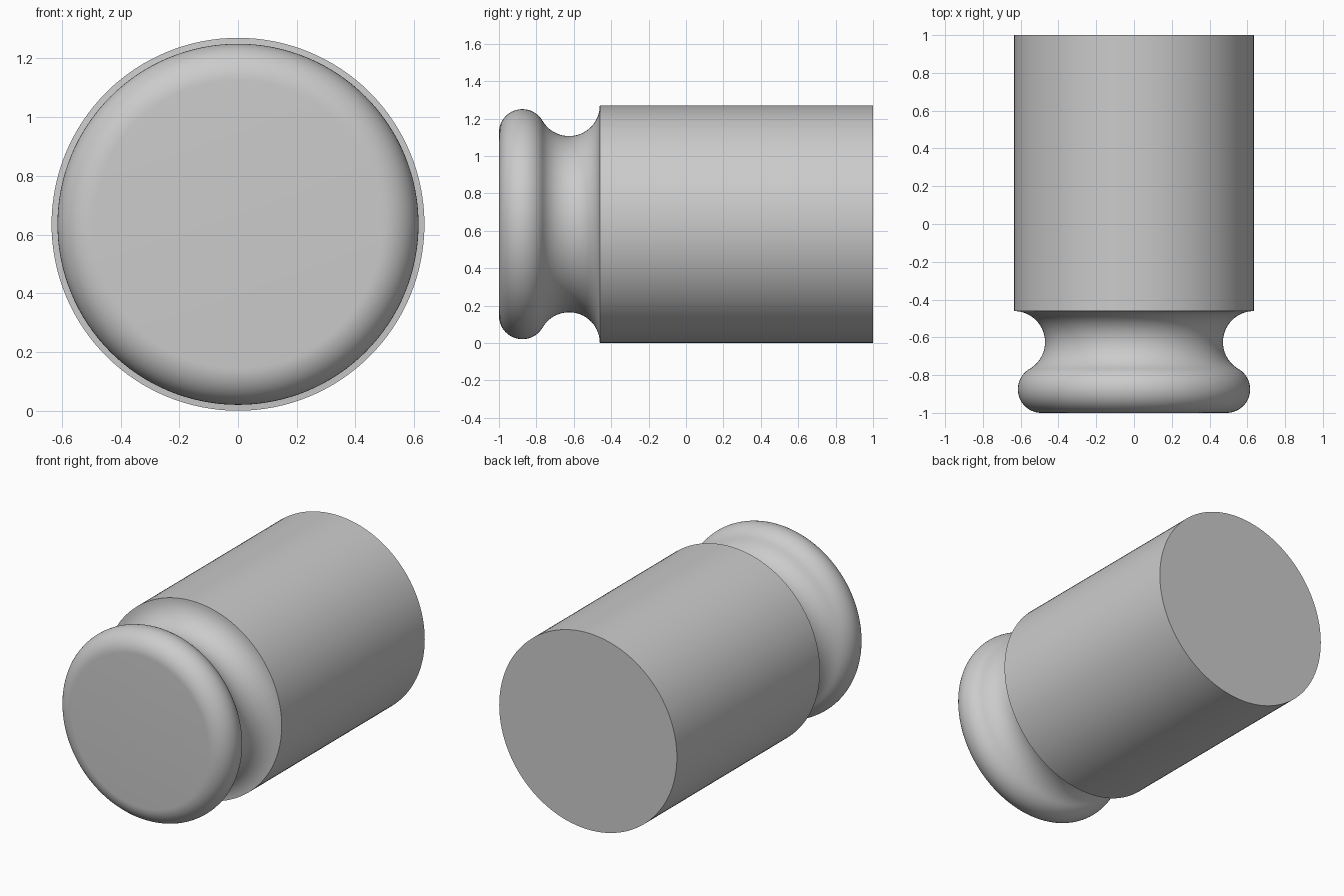
import bpy, bmesh
from math import cos, sin, pi, hypot, atan2

cube = bpy.data.objects.get("Cube")
if cube:
    bpy.data.objects.remove(cube, do_unlink=True)

R = 0.635            # body radius, also the height of the axis
SEGMENTS = 128

grey = bpy.data.materials.new("plain_grey")
grey.use_nodes = True
colour = (0.6, 0.6, 0.6, 1)
grey.diffuse_color = colour
grey.node_tree.nodes["Principled BSDF"].inputs["Base Color"].default_value = colour


def arc(cy, cr, radius, start, end, steps=24):
    """Points (y, radius) along a circular arc."""
    angles = [start + (end - start) * i / steps for i in range(steps + 1)]
    return [(cy + radius * cos(a), cr + radius * sin(a)) for a in angles]


def turned(name, profile):
    """Revolve a (y, radius) profile about the y axis and cap both ends."""
    bm = bmesh.new()
    rings = []
    for y, r in profile:
        turns = [2 * pi * k / SEGMENTS for k in range(SEGMENTS)]
        rings.append([bm.verts.new((r * cos(t), y, R + r * sin(t))) for t in turns])
    for a, b in zip(rings, rings[1:]):
        for k in range(SEGMENTS):
            n = (k + 1) % SEGMENTS
            bm.faces.new((a[k], a[n], b[n], b[k]))
    bm.faces.new(rings[0])
    bm.faces.new(rings[-1])
    bmesh.ops.recalc_face_normals(bm, faces=bm.faces)
    mesh = bpy.data.meshes.new(name)
    bm.to_mesh(mesh)
    bm.free()
    mesh.materials.append(grey)
    obj = bpy.data.objects.new(name, mesh)
    bpy.context.collection.objects.link(obj)
    bpy.ops.object.select_all(action='DESELECT')
    obj.select_set(True)
    bpy.context.view_layer.objects.active = obj
    bpy.ops.object.shade_smooth_by_angle(angle=pi / 6)
    return obj


# Rounded head flowing tangentially into the groove, then the straight body
head_y, head_r, bead = -0.875, 0.49, 0.125
groove_y, groove_r = -0.625, R
join = atan2(groove_r - head_r, groove_y - head_y)
cove = hypot(groove_r - head_r, groove_y - head_y) - bead
profile = arc(head_y, head_r, bead, pi, join)
profile += arc(groove_y, groove_r, cove, pi + join, 2 * pi)[1:]
profile.append((1.0, R))
turned("grooved_cylinder", profile)
